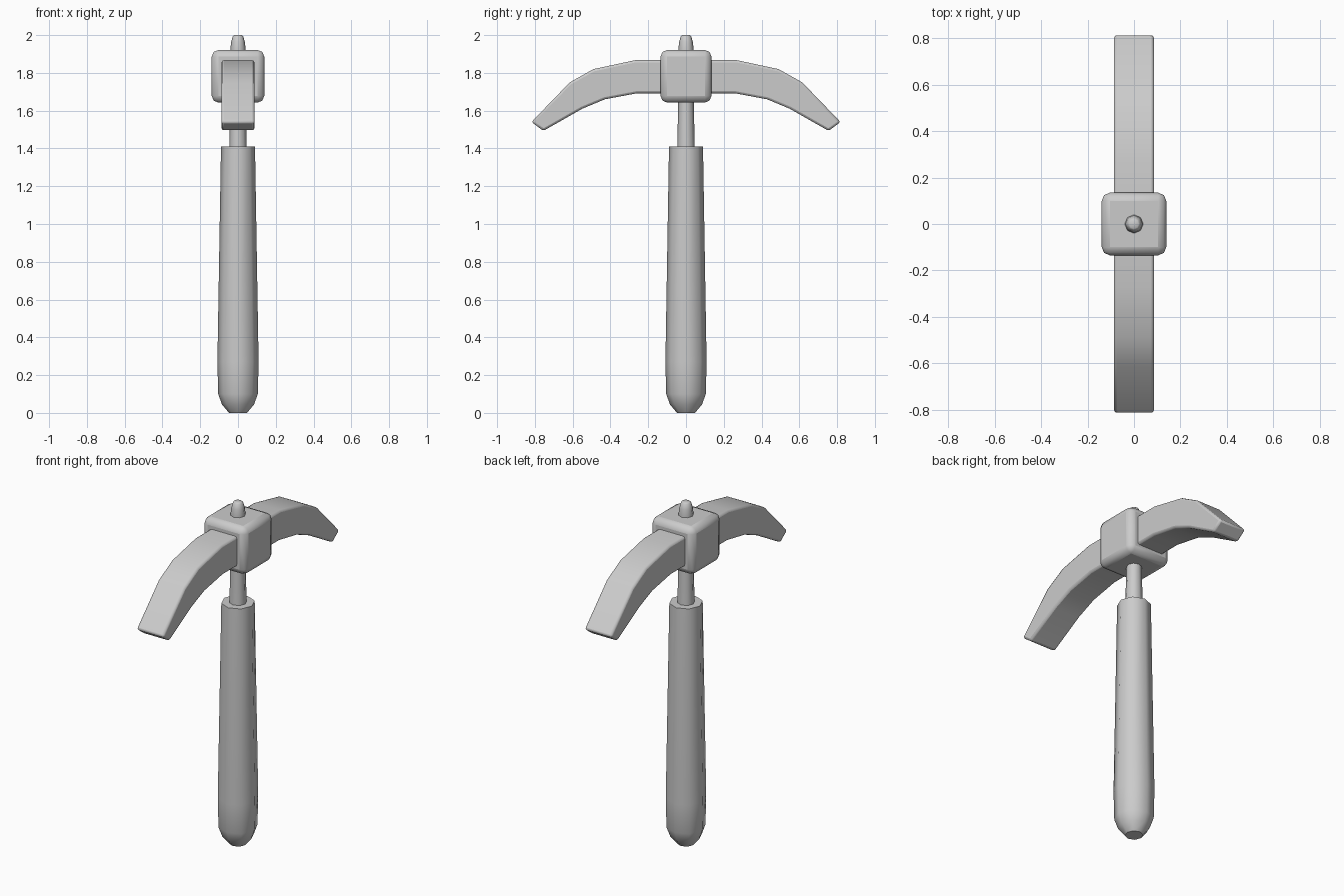
import bpy, bmesh
from math import pi, cos, sin, radians

if "Cube" in bpy.data.objects:
    bpy.data.objects.remove(bpy.data.objects["Cube"])

def make_object(name, bm, bevel=0, segments=2, angle=35):
    bmesh.ops.recalc_face_normals(bm, faces=bm.faces)
    me = bpy.data.meshes.new(name)
    bm.to_mesh(me)
    bm.free()
    ob = bpy.data.objects.new(name, me)
    bpy.context.collection.objects.link(ob)
    if bevel:
        mod = ob.modifiers.new("Bevel", 'BEVEL')
        mod.width, mod.segments = bevel, segments
        mod.limit_method = 'ANGLE'
        mod.angle_limit = radians(40)
    bpy.ops.object.select_all(action='DESELECT')
    ob.select_set(True)
    bpy.context.view_layer.objects.active = ob
    bpy.ops.object.shade_smooth_by_angle(angle=radians(angle))
    return ob

def lathe(name, profile, sides=8):
    bm = bmesh.new()
    rings = [[bm.verts.new((r * cos(2 * pi * i / sides), r * sin(2 * pi * i / sides), z))
              for i in range(sides)] for r, z in profile]
    for a, b in zip(rings, rings[1:]):
        for i in range(sides):
            j = (i + 1) % sides
            bm.faces.new((a[i], a[j], b[j], b[i]))
    bm.faces.new(rings[0])
    bm.faces.new(rings[-1])
    return make_object(name, bm, angle=50)

# Tapered grip and thin shaft with rounded tip
lathe("grip", [(0.048, 0), (0.085, 0.045), (0.105, 0.10), (0.109, 0.27), (0.09, 1.41)])
lathe("shaft", [(0.047, 1.38), (0.041, 1.65), (0.04, 1.93), (0.036, 1.965), (0.027, 1.995), (0.02, 2.0)])

# Curved double-ended head: half outline of (y, top z, bottom y, bottom z)
stations = [(0, 1.867, 0, 1.692), (0.27, 1.867, 0.26, 1.692), (0.49, 1.82, 0.43, 1.66),
            (0.615, 1.75, 0.55, 1.61), (0.818, 1.54, 0.755, 1.493)]
full = [(-a, b, -c, d) for a, b, c, d in stations[:0:-1]] + stations
bm = bmesh.new()
w = 0.087
rings = [[bm.verts.new(p) for p in ((-w, ty, tz), (w, ty, tz), (w, by, bz), (-w, by, bz))]
         for ty, tz, by, bz in full]
for a, b in zip(rings, rings[1:]):
    for i in range(4):
        j = (i + 1) % 4
        bm.faces.new((a[i], a[j], b[j], b[i]))
bm.faces.new(rings[0])
bm.faces.new(rings[-1])
make_object("pick_head", bm, bevel=0.012)

# Chunky rounded socket block
bm = bmesh.new()
bmesh.ops.create_cube(bm, size=1)
for v in bm.verts:
    v.co = (v.co.x * 0.278, v.co.y * 0.27, v.co.z * 0.278 + 1.782)
make_object("socket_block", bm, bevel=0.035, segments=2)
